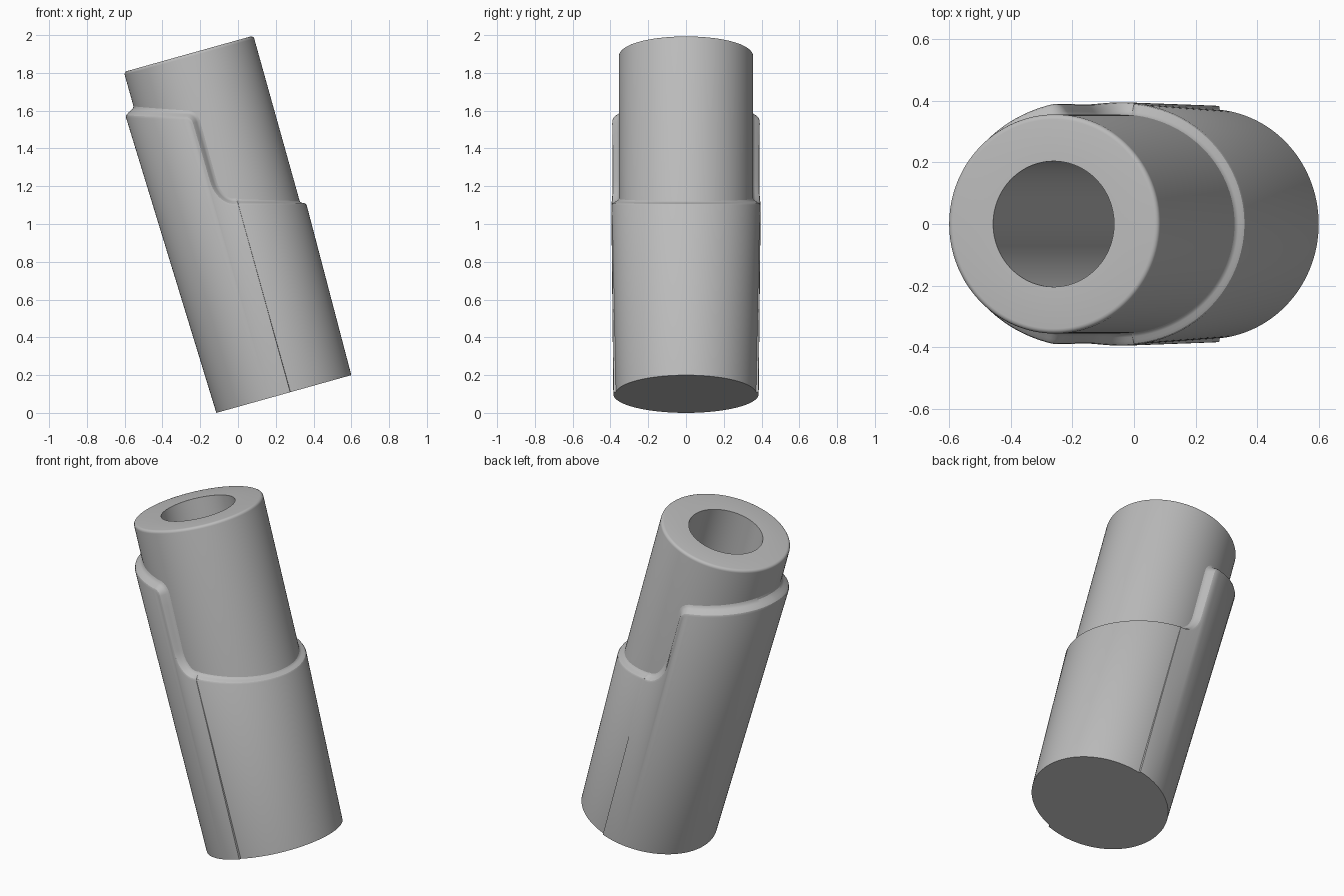
import bpy, bmesh
from math import sin, cos, pi, radians, hypot, atan2
from mathutils import Matrix

cube = bpy.data.objects.get("Cube")
if cube:
    bpy.data.objects.remove(cube)

grey = bpy.data.materials.new("plain grey")
grey.use_nodes = True
grey.diffuse_color = (0.5, 0.5, 0.5, 1)
grey.node_tree.nodes["Principled BSDF"].inputs["Base Color"].default_value = (0.5, 0.5, 0.5, 1)

TILT = atan2(0.2, 0.715)
PLACE = Matrix.Translation((0.2425, 0, 0.1)) @ Matrix.Rotation(-TILT, 4, 'Y')
TUBE_R, HOLE_R, LENGTH = 0.356, 0.204, 1.87
SEAM = radians(84.4)


def finish(name, bm):
    bmesh.ops.recalc_face_normals(bm, faces=bm.faces)
    mesh = bpy.data.meshes.new(name)
    bm.to_mesh(mesh)
    bm.free()
    mesh.transform(PLACE)
    mesh.materials.append(grey)
    obj = bpy.data.objects.new(name, mesh)
    bpy.context.collection.objects.link(obj)
    bpy.ops.object.select_all(action='DESELECT')
    obj.select_set(True)
    bpy.context.view_layer.objects.active = obj
    bpy.ops.object.shade_smooth_by_angle(angle=radians(30))


def loft(name, rings):
    """Join closed rings of points and cap both ends."""
    bm = bmesh.new()
    rows = [[bm.verts.new(p) for p in ring] for ring in rings]
    n = len(rows[0])
    for low, high in zip(rows, rows[1:]):
        for i in range(n):
            j = (i + 1) % n
            bm.faces.new((low[i], low[j], high[j], high[i]))
    bm.faces.new(rows[0])
    bm.faces.new(rows[-1])
    finish(name, bm)


# Inner tube: rounded rim and a deep blind bore
profile = [(TUBE_R, 0.3)]
for i in range(5):
    a = i / 4 * pi / 2
    profile.append((TUBE_R - 0.016 * (1 - cos(a)), LENGTH - 0.016 * (1 - sin(a))))
profile += [(HOLE_R, LENGTH), (HOLE_R, 0.33)]
N = 128
loft("inner_tube", [[(r * cos(2 * pi * i / N), r * sin(2 * pi * i / N), s)
                     for i in range(N)] for r, s in profile])


# Sleeve: tapered, with a seam between its two halves and a stepped upper edge
def widths(angle, s):
    if angle > SEAM:
        return 0.371 + 0.024 * s, 0.385 + 0.01 * s
    return 0.371 + 0.016 * s, 0.373 + 0.02 * s


def level(angle, z):
    """Distance along the axis of a point at world height z."""
    r = 0.41 if angle > SEAM else 0.387
    return (z - 0.1 - sin(TILT) * r * cos(angle)) / cos(TILT)


edge = []
for i in range(41):                                   # high side
    a = radians(180 - 73 * i / 40)
    edge.append((a, level(a, 1.565 - 0.013 * i / 40)))
top = edge[-1][1]
for i in range(1, 6):                                 # rounded corner
    t = i / 5 * pi / 2
    edge.append((radians(107 - 4.4 * sin(t)), top - 0.03 * (1 - cos(t))))
for i in range(1, 6):                                 # straight drop
    edge.append((radians(102.6 - 0.1 * i), top - 0.03 - (top - 1.22) * i / 5))
low = level(SEAM, 1.1)
start = edge[-1]
for i in range(1, 13):                                # sweeping curve
    t = i / 12 * pi / 2
    edge.append((start[0] + (SEAM + 0.002 - start[0]) * (1 - cos(t)),
                 start[1] + (low - start[1]) * sin(t)))
for i in range(49):                                   # low side
    a = (SEAM - 0.002) * (1 - i / 48)
    edge.append((a, level(a, 1.1)))


def surface(angle, s, blend, base_angle):
    rx, ry = widths(base_angle, s)
    inner = TUBE_R - 0.002
    return ((inner + (rx - inner) * blend) * cos(angle),
            (inner + (ry - inner) * blend) * sin(angle), s)


def lip_ring(blend, offset):
    half = []
    for i, (a, s) in enumerate(edge):
        before, after = edge[max(i - 1, 0)], edge[min(i + 1, len(edge) - 1)]
        da, ds = (before[0] - after[0]) * 0.39, after[1] - before[1]
        if i in (0, len(edge) - 1):
            ds = 0
        size = hypot(da, ds)
        off = offset * (widths(a, s)[0] - 0.33) / 0.07
        half.append(surface(a + ds / size * off / 0.39, s + da / size * off, blend, a))
    return mirror(half)


def mirror(half):
    return half + [(x, -y, z) for x, y, z in reversed(half[1:-1])]


bottom = mirror([surface(a, 0, 1, a) for a, s in edge])
lip = [(1, 0), (0.9, 0.01), (0.65, 0.018), (0.35, 0.024), (0.12, 0.032), (0, 0.045)]
loft("stepped_sleeve", [bottom] + [lip_ring(b, o) for b, o in lip])

# Remove the hidden cap inside the sleeve so the bore stays open
mesh = bpy.data.objects["stepped_sleeve"].data
bm = bmesh.new()
bm.from_mesh(mesh)
bm.faces.ensure_lookup_table()
cap = bm.faces[len(bm.faces) - 1]
bmesh.ops.delete(bm, geom=[cap], context='FACES_ONLY')
bm.to_mesh(mesh)
bm.free()
